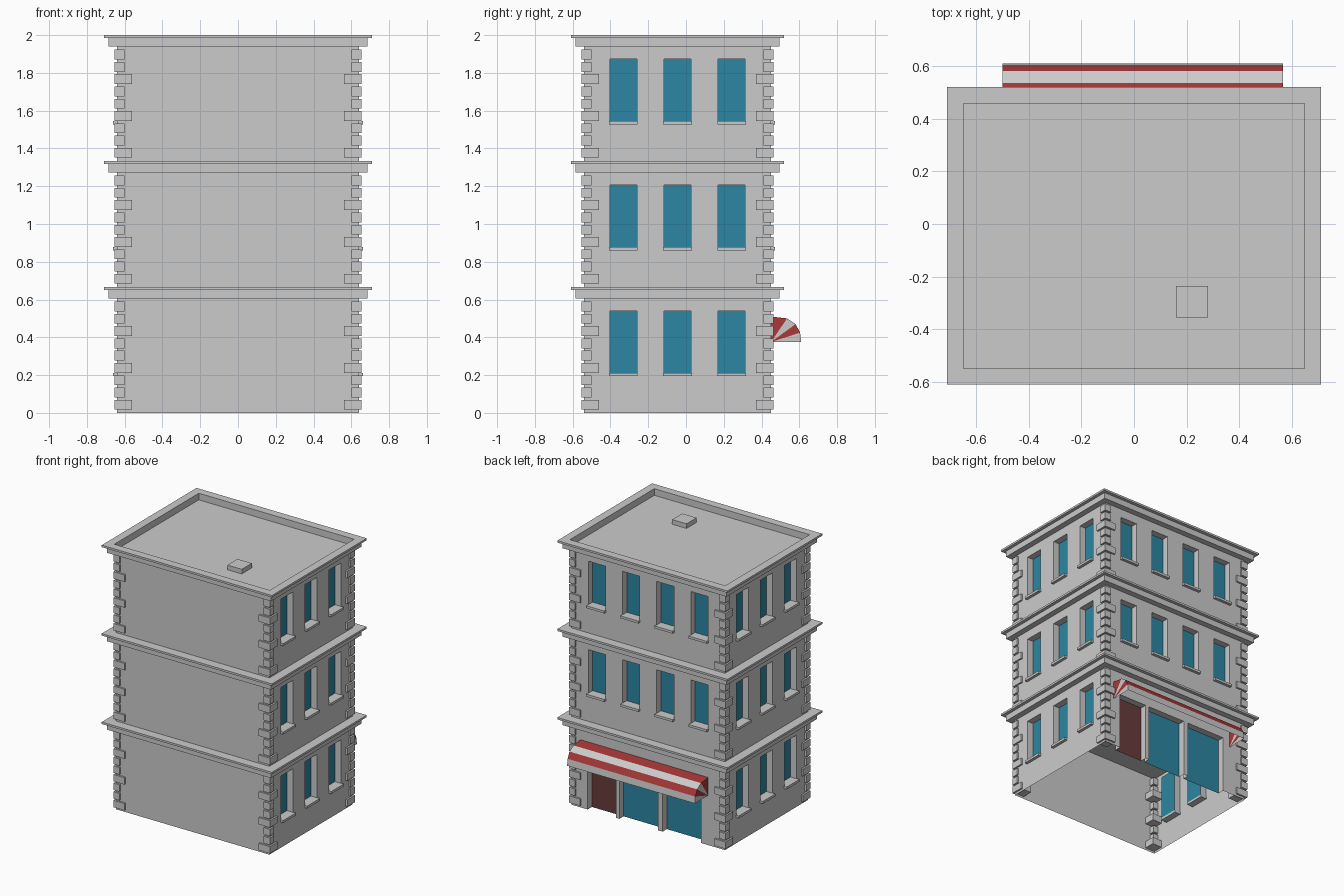
import bpy, bmesh
from mathutils import Vector

if "Cube" in bpy.data.objects:
    bpy.data.objects.remove(bpy.data.objects["Cube"])

CY = -0.045                      # building centre in y (awning sticks out behind)
HX, HY = 0.64, 0.495             # wall half sizes
FLOOR = 0.667
DEPTH = 0.05                     # window recess


def material(name, rgb):
    m = bpy.data.materials.new(name)
    m.diffuse_color = (*rgb, 1)
    m.use_nodes = True
    m.node_tree.nodes["Principled BSDF"].inputs["Base Color"].default_value = m.diffuse_color
    return m


GLASS = material("glass_blue", (0.025, 0.24, 0.36))
RED = material("awning_red", (0.40, 0.04, 0.04))
PALE = material("awning_pale", (0.8, 0.79, 0.79))
DOOR = material("door_brown", (0.14, 0.045, 0.045))


def finish(bm, name, mats=()):
    me = bpy.data.meshes.new(name)
    bm.to_mesh(me)
    bm.free()
    for m in mats:
        me.materials.append(m)
    ob = bpy.data.objects.new(name, me)
    bpy.context.collection.objects.link(ob)
    return ob


def quad(bm, pts, mat=0):
    f = bm.faces.new([bm.verts.new(p) for p in pts])
    f.material_index = mat


def loft(bm, rings):
    """Stack of rectangles (half x, half y, z, centre x, centre y), capped at both ends."""
    loops = [[bm.verts.new((cx + sx * a, cy + sy * b, z))
              for sx, sy in ((-1, -1), (1, -1), (1, 1), (-1, 1))]
             for a, b, z, cx, cy in rings]
    for lo, hi in zip(loops, loops[1:]):
        for i in range(4):
            j = (i + 1) % 4
            bm.faces.new((lo[i], lo[j], hi[j], hi[i]))
    bm.faces.new(loops[0][::-1])
    bm.faces.new(loops[-1])


def box(bm, lo, hi):
    cx, cy = (lo[0] + hi[0]) / 2, (lo[1] + hi[1]) / 2
    a, b = abs(hi[0] - lo[0]) / 2, abs(hi[1] - lo[1]) / 2
    loft(bm, [(a, b, lo[2], cx, cy), (a, b, hi[2], cx, cy)])


glass_bm, door_bm, sill_bm = bmesh.new(), bmesh.new(), bmesh.new()


def wall(name, origin, u, half, holes):
    """Wall sheet with recessed openings; holes are (u0, u1, z0, z1, pane mesh)."""
    o, u = Vector(origin), Vector(u)
    n = u.cross(Vector((0, 0, 1)))

    def P(a, z, d=0.0):
        return o + u * a + n * d + Vector((0, 0, z))

    bm = bmesh.new()
    us = sorted({-half, half, *(h[0] for h in holes), *(h[1] for h in holes)})
    zs = sorted({0, 1.95, *(h[2] for h in holes), *(h[3] for h in holes)})
    for a, b in zip(us, us[1:]):
        for c, d in zip(zs, zs[1:]):
            m, k = (a + b) / 2, (c + d) / 2
            if not any(h[0] < m < h[1] and h[2] < k < h[3] for h in holes):
                quad(bm, [P(a, c), P(b, c), P(b, d), P(a, d)])
    for a, b, c, d, pane in holes:
        e = -DEPTH
        quad(pane, [P(a, c, e), P(b, c, e), P(b, d, e), P(a, d, e)])
        quad(bm, [P(a, c), P(a, c, e), P(a, d, e), P(a, d)])
        quad(bm, [P(b, d), P(b, d, e), P(b, c, e), P(b, c)])
        quad(bm, [P(a, d, e), P(b, d, e), P(b, d), P(a, d)])
        if c > 0:
            quad(bm, [P(a, c), P(b, c), P(b, c, e), P(a, c, e)])
            box(sill_bm, P(a - 0.004, c - 0.016, e), P(b + 0.004, c + 0.002, 0.022))
    bmesh.ops.remove_doubles(bm, verts=bm.verts, dist=1e-5)
    finish(bm, name)


def windows(centres, floors):
    return [(c - 0.0715, c + 0.0715, 0.21 + f * FLOOR, 0.54 + f * FLOOR, glass_bm)
            for c in centres for f in floors]


# Walls, with the shop openings in the rear ground floor
side = windows((-0.286, 0, 0.286), range(3))
shop = [(-0.505, -0.27, 0, 0.43, door_bm),
        (-0.24, 0.08, 0, 0.43, glass_bm),
        (0.12, 0.44, 0, 0.43, glass_bm)]
wall("front_wall", (0, CY - HY, 0), (1, 0, 0), HX, [])
wall("right_wall", (HX, CY, 0), (0, 1, 0), HY, side)
wall("left_wall", (-HX, CY, 0), (0, -1, 0), HY, side)
wall("back_wall", (0, CY + HY, 0), (-1, 0, 0), HX,
     shop + windows((-0.4275, -0.1425, 0.1425, 0.4275), (1, 2)))
finish(glass_bm, "window_glass", [GLASS])
finish(door_bm, "shop_door", [DOOR])
finish(sill_bm, "window_sills")

# Stepped cornices, the top one with a sunken roof
for k, name in enumerate(("lower_cornice", "middle_cornice", "roof_cornice")):
    top = 2.0 - (2 - k) * FLOOR
    prof = [(0.685, -0.06), (0.685, -0.015), (0.71, -0.015), (0.71, 0)]
    if k == 2:
        prof += [(0.648, 0), (0.648, -0.05)]
    bm = bmesh.new()
    loft(bm, [(h, h - 0.145, top + z, 0, CY) for h, z in prof])
    finish(bm, name)

# Corner stones: every third one is large
bm = bmesh.new()
for sx in (-1, 1):
    for sy in (-1, 1):
        for f in range(3):
            for i in range(9):
                s = 0.093 if i % 3 == 0 else 0.052
                z = f * FLOOR + 0.043 + i * 0.065
                x, y = sx * 0.653, CY + sy * 0.508
                box(bm, (x, y, z - 0.026), (x - sx * s, y - sy * s, z + 0.026))
finish(bm, "corner_stones")

# Roof hatch
bm = bmesh.new()
box(bm, (0.16, -0.355, 1.94), (0.28, -0.235, 1.985))
finish(bm, "roof_hatch")

# Striped awning, open underneath, with fan shaped ends
bm = bmesh.new()
arc = [(0.45, 0.51), (0.535, 0.50), (0.58, 0.47), (0.604, 0.425), (0.61, 0.375)]
X0, X1 = -0.50, 0.565
for i, ((ya, za), (yb, zb)) in enumerate(zip(arc, arc[1:])):
    quad(bm, [(X0, ya, za), (X1, ya, za), (X1, yb, zb), (X0, yb, zb)][::-1], i % 2)
    quad(bm, [(X1, 0.45, 0.375), (X1, yb, zb), (X1, ya, za)], i % 2)
    quad(bm, [(X0, 0.45, 0.375), (X0, ya, za), (X0, yb, zb)], i % 2)
bmesh.ops.remove_doubles(bm, verts=bm.verts, dist=1e-5)
bmesh.ops.recalc_face_normals(bm, faces=bm.faces)
finish(bm, "awning", [RED, PALE])
